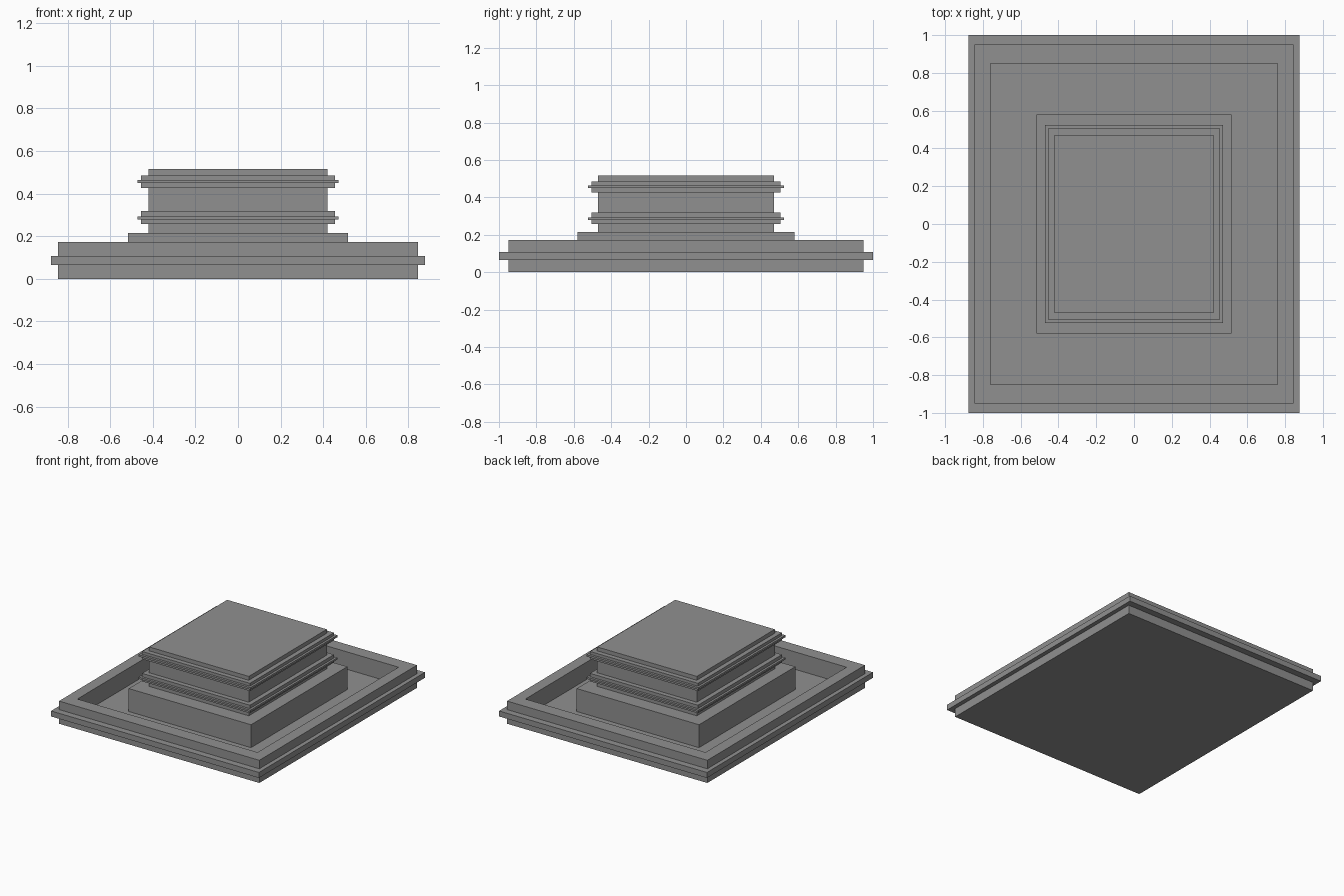
import bpy
import bmesh

cube = bpy.data.objects.get("Cube")
if cube:
    bpy.data.objects.remove(cube, do_unlink=True)

GREY = (0.28, 0.28, 0.28, 1)
stone = bpy.data.materials.new("grey stone")
stone.use_nodes = True
stone.diffuse_color = GREY
stone.node_tree.nodes["Principled BSDF"].inputs["Base Color"].default_value = GREY


def stepped_block(name, profile):
    """Join rectangular rings (half width, half depth, height), capping both ends."""
    bm = bmesh.new()
    rings = []
    for hx, hy, z in profile:
        corners = ((-hx, -hy), (hx, -hy), (hx, hy), (-hx, hy))
        rings.append([bm.verts.new((x, y, z)) for x, y in corners])
    for low, high in zip(rings, rings[1:]):
        for i in range(4):
            j = (i + 1) % 4
            bm.faces.new((low[i], low[j], high[j], high[i]))
    bm.faces.new(rings[0][::-1])
    bm.faces.new(rings[-1])
    bmesh.ops.recalc_face_normals(bm, faces=bm.faces)
    mesh = bpy.data.meshes.new(name)
    bm.to_mesh(mesh)
    bm.free()
    mesh.materials.append(stone)
    obj = bpy.data.objects.new(name, mesh)
    bpy.context.collection.objects.link(obj)
    return obj


def step(size, bottom, top):
    return [(*size, bottom), (*size, top)]


# Sunken tray with an outer ledge and a raised rim
FLOOR, RIM = 0.04, 0.173
wall, ledge, inner = (0.845, 0.95), (0.877, 1.0), (0.76, 0.85)
stepped_block("basin",
              step(wall, 0, 0.066) + step(ledge, 0.066, 0.108)
              + step(wall, 0.108, RIM) + step(inner, RIM, FLOOR))

# Plinth standing on the tray floor
PLINTH_TOP = 0.215
stepped_block("plinth", step((0.516, 0.58), FLOOR, PLINTH_TOP))

# Pedestal shaft with two mouldings, each a band with a thin fillet
shaft, band, fillet = (0.42, 0.47), (0.455, 0.506), (0.472, 0.524)
profile = []
start = PLINTH_TOP
for bottom, fillet_low, fillet_high, top in ((0.258, 0.279, 0.293, 0.319),
                                             (0.427, 0.449, 0.464, 0.486)):
    profile += step(shaft, start, bottom)
    profile += step(band, bottom, fillet_low)
    profile += step(fillet, fillet_low, fillet_high)
    profile += step(band, fillet_high, top)
    start = top
profile += step(shaft, start, 0.516)
stepped_block("pedestal", profile)
